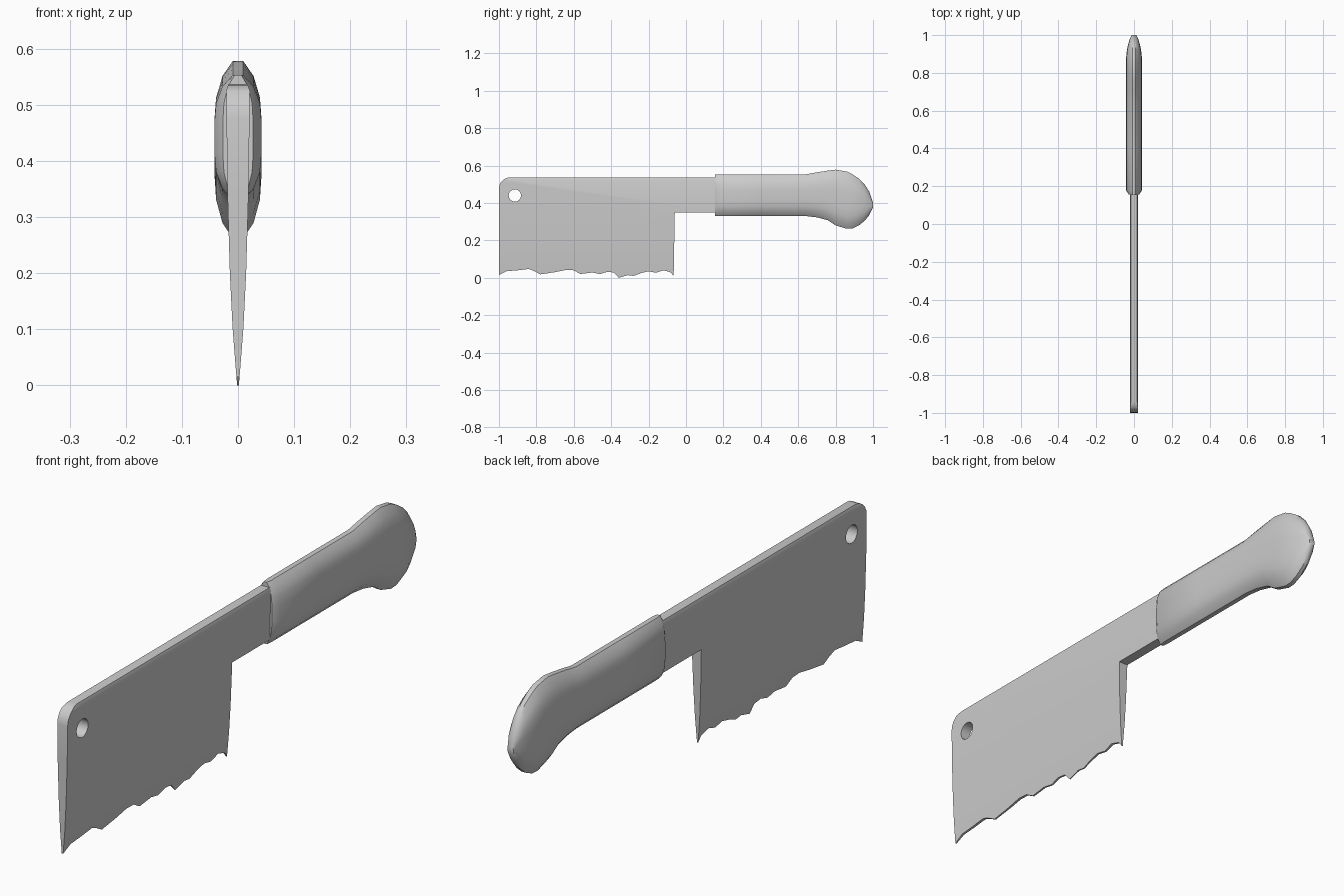
import bpy, bmesh, math
from mathutils import Vector

cube = bpy.data.objects.get("Cube")
if cube:
    bpy.data.objects.remove(cube, do_unlink=True)

grey = bpy.data.materials.new("plain grey")
grey.use_nodes = True
colour = (0.6, 0.6, 0.6, 1)
grey.diffuse_color = colour
grey.node_tree.nodes["Principled BSDF"].inputs["Base Color"].default_value = colour


def add_part(name, bm, angle):
    bmesh.ops.recalc_face_normals(bm, faces=bm.faces)
    mesh = bpy.data.meshes.new(name)
    bm.to_mesh(mesh)
    bm.free()
    mesh.materials.append(grey)
    obj = bpy.data.objects.new(name, mesh)
    bpy.context.collection.objects.link(obj)
    bpy.ops.object.select_all(action='DESELECT')
    obj.select_set(True)
    bpy.context.view_layer.objects.active = obj
    bpy.ops.object.shade_smooth_by_angle(angle=math.radians(angle))


def lerp_table(table, v):
    for (a, fa), (b, fb) in zip(table, table[1:]):
        if v <= b:
            return fa + (fb - fa) * max(0, v - a) / (b - a)
    return table[-1][1]


def arc(cy, cz, r, start, end, steps):
    angles = [math.radians(start + (end - start) * i / steps) for i in range(steps + 1)]
    return [(cy + r * math.cos(a), cz + r * math.sin(a)) for a in angles]


# Blade outline: chipped cutting edge, tang and rounded top corner
chips = [(-1, .015), (-.96, .035), (-.9, .04), (-.84, .047), (-.81, .035), (-.78, .018),
         (-.7, .03), (-.64, .042), (-.6, .04), (-.565, .02), (-.5, .028), (-.46, .02),
         (-.42, .032), (-.385, .028), (-.36, 0), (-.31, .014), (-.28, .01), (-.24, .025),
         (-.2, .035), (-.16, .027), (-.12, .04), (-.08, .028), (-.066, .008)]
outline = chips + [(-.06, .35), (.2, .35), (.2, .537)] + arc(-.94, .477, .06, 90, 180, 5)
hole = arc(-.915, .44, .033, 0, 337.5, 15)

curve = bpy.data.curves.new("blade_outline", 'CURVE')
curve.dimensions = '2D'
curve.fill_mode = 'BOTH'
curve.extrude = 1
for loop in (outline, hole):
    spline = curve.splines.new('POLY')
    spline.points.add(len(loop) - 1)
    for point, (y, z) in zip(spline.points, loop):
        point.co = (y, z, 0, 1)
    spline.use_cyclic_u = True
helper = bpy.data.objects.new("blade_outline", curve)
bpy.context.collection.objects.link(helper)
flat = bpy.data.meshes.new_from_object(helper.evaluated_get(bpy.context.evaluated_depsgraph_get()))
bpy.data.objects.remove(helper, do_unlink=True)

# Blade thickness narrows towards the cutting edge
thickness = [(0, .0015), (.03, .004), (.1, .0095), (.2, .0145), (.35, .019),
             (.525, .021), (.537, .017)]
bm = bmesh.new()
bm.from_mesh(flat)
bpy.data.meshes.remove(flat)
bmesh.ops.remove_doubles(bm, verts=bm.verts, dist=1e-4)
for level, _ in thickness[1:-1]:
    bmesh.ops.bisect_plane(bm, geom=bm.verts[:] + bm.edges[:] + bm.faces[:],
                           plane_co=(0, level, 0), plane_no=(0, 1, 0))
for v in bm.verts:
    y, z, side = v.co
    v.co = Vector((side * lerp_table(thickness, z), y, z))
add_part("blade", bm, 25)

# Handle: sections given as y, bottom, top, half width
sections = [(.155, .33, .553, .027), (.178, .33, .553, .042), (.4, .33, .553, .042),
            (.64, .33, .553, .042), (.7, .323, .564, .042), (.76, .307, .573, .042),
            (.8, .28, .578, .042), (.86, .262, .568, .042), (.89, .264, .553, .041),
            (.925, .28, .53, .037), (.955, .305, .5, .03), (.98, .335, .46, .022),
            (1, .375, .4, .012)]
side = [(1, .25), (.93, .55), (.66, .82), (.22, 1)]
upper = side + [(-w, t) for w, t in reversed(side)]
ring = upper + [(-w, -t) for w, t in upper]

bm = bmesh.new()
rings = []
for y, low, high, width in sections:
    mid, half = (low + high) / 2, (high - low) / 2
    rings.append([bm.verts.new((w * width, y, mid + t * half)) for w, t in ring])
for a, b in zip(rings, rings[1:]):
    for i in range(len(ring)):
        j = (i + 1) % len(ring)
        bm.faces.new((a[i], a[j], b[j], b[i]))
bm.faces.new(rings[0])
bm.faces.new(rings[-1])
add_part("handle", bm, 35)
